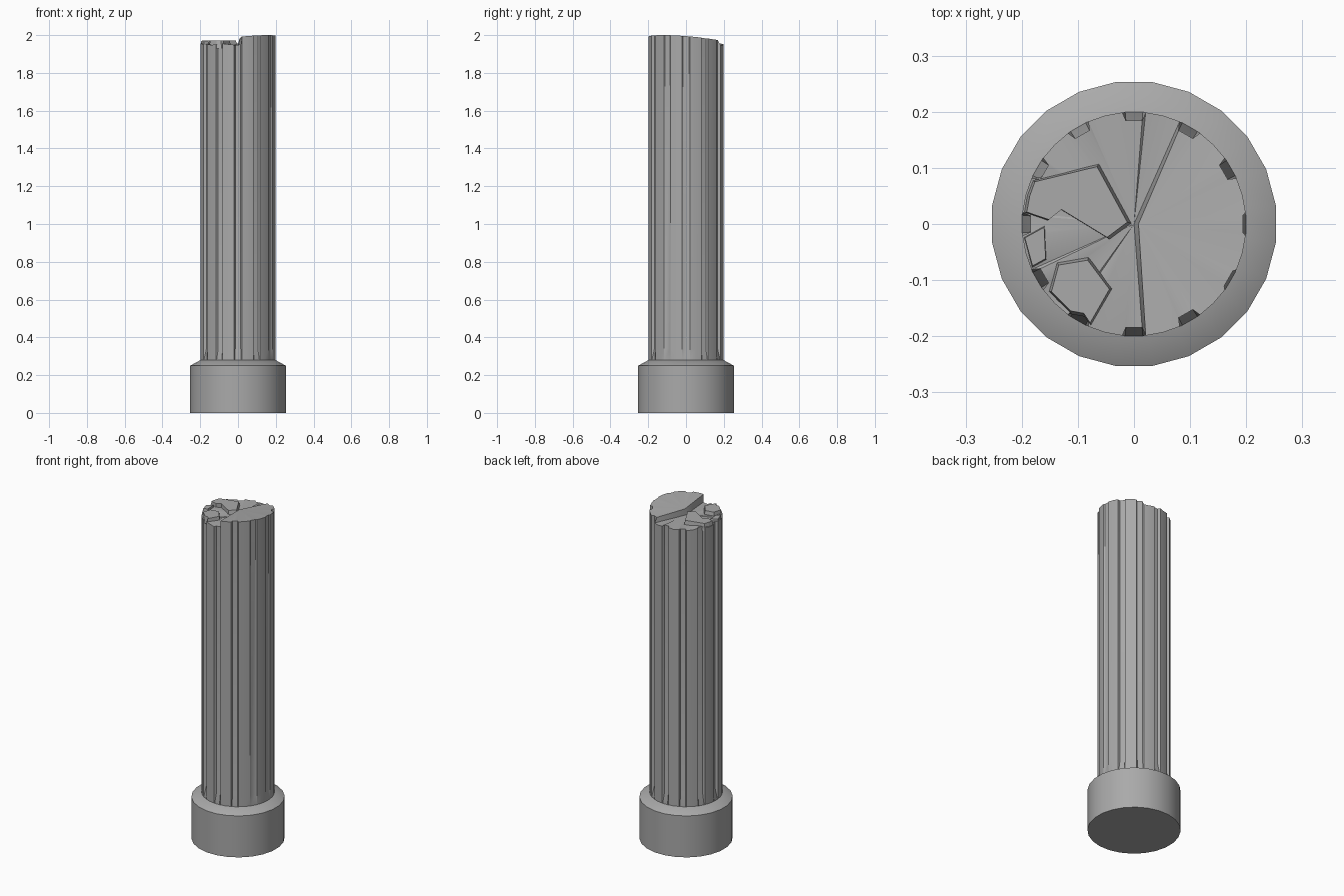
import bpy, bmesh, random
from math import radians, sin, cos
from mathutils import Vector

random.seed(4)
cube = bpy.data.objects.get("Cube")
if cube:
    bpy.data.objects.remove(cube, do_unlink=True)

stone = bpy.data.materials.new("grey_stone")
stone.use_nodes = True
GREY = (0.4, 0.4, 0.4, 1)
stone.diffuse_color = GREY
bsdf = next(n for n in stone.node_tree.nodes if n.type == 'BSDF_PRINCIPLED')
bsdf.inputs["Base Color"].default_value = GREY


def finish(bm, name, smooth=True):
    bmesh.ops.recalc_face_normals(bm, faces=bm.faces)
    mesh = bpy.data.meshes.new(name)
    bm.to_mesh(mesh)
    bm.free()
    mesh.materials.append(stone)
    obj = bpy.data.objects.new(name, mesh)
    bpy.context.collection.objects.link(obj)
    if smooth:
        bpy.ops.object.select_all(action='DESELECT')
        obj.select_set(True)
        bpy.context.view_layer.objects.active = obj
        bpy.ops.object.shade_smooth_by_angle(angle=radians(30))
    return obj


def polar(r, deg, z):
    return Vector((r * cos(radians(deg)), r * sin(radians(deg)), z))


def bridge(bm, low, high):
    n = len(low)
    for i in range(n):
        j = (i + 1) % n
        bm.faces.new((low[i], low[j], high[j], high[i]))


# Plinth: round drum with a chamfered shoulder
bm = bmesh.new()
rings = [[bm.verts.new(polar(r, 7.5 + 15 * i, z)) for i in range(24)]
         for r, z in ((0.255, 0), (0.255, 0.25), (0.2, 0.28))]
for low, high in zip(rings, rings[1:]):
    bridge(bm, low, high)
bm.faces.new(rings[0])
bm.faces.new(rings[-1])
finish(bm, "plinth")

# Shaft: twelve flutes with sloped lower ends and a broken top
OUTER, INNER = 0.2, 0.185
SECTOR = (-84.5, 65)      # taller part of the break
section = []
for k in range(-3, 9):
    floor = 0.195 if k in (-1, 0) else INNER
    for offset, r in ((-6, OUTER), (-4.5, floor), (4.5, floor), (6, OUTER), (15, OUTER)):
        section.append((30 * k + offset, r))


def is_tall(deg):
    return SECTOR[0] < deg < SECTOR[1]


def break_height(deg):
    if is_tall(deg):
        return 1.975 + 0.025 * max(0, cos(radians(deg + 38)))
    return 1.95 + random.uniform(-0.004, 0.006)


bm = bmesh.new()
foot = [bm.verts.new(polar(OUTER, a, 0.262)) for a, r in section]
sill = [bm.verts.new(polar(OUTER, a, 0.28)) for a, r in section]
flute = [bm.verts.new(polar(r, a, 0.34)) for a, r in section]
rim = [bm.verts.new(polar(r, a, break_height(a))) for a, r in section]
for low, high in ((foot, sill), (sill, flute), (flute, rim)):
    bridge(bm, low, high)
bm.faces.new(foot)
high_centre = bm.verts.new((0.008, 0, 1.982))
low_centre = bm.verts.new((0, 0, 1.948))
for i in range(len(rim)):
    j = (i + 1) % len(rim)
    tall_a, tall_b = is_tall(section[i][0]), is_tall(section[j][0])
    if tall_a == tall_b:
        bm.faces.new((rim[i], rim[j], high_centre if tall_a else low_centre))
    else:
        centres = (low_centre, high_centre) if tall_b else (high_centre, low_centre)
        bm.faces.new((rim[i], rim[j], centres[1], centres[0]))
finish(bm, "fluted_shaft")


# Broken slabs left standing on the lower part of the break
def slab(name, outline, top, inset=0.86):
    bm = bmesh.new()
    mid = sum((Vector(p) for p in outline), Vector((0, 0))) / len(outline)
    low = [bm.verts.new((x, y, 1.93)) for x, y in outline]
    high = [bm.verts.new((*(mid + (Vector(p) - mid) * inset), top)) for p in outline]
    bridge(bm, low, high)
    bm.faces.new(low)
    bm.faces.new(high)
    finish(bm, name, smooth=False)


slab("long_break_slab", [(-0.183, 0.08), (-0.06, 0.11), (0, 0), (-0.04, -0.03),
                         (-0.13, 0.025), (-0.155, 0.005), (-0.199, 0.02), (-0.193, 0.052)], 1.972, 0.9)
slab("front_break_slab", [(-0.14, -0.065), (-0.08, -0.055), (-0.035, -0.115), (-0.075, -0.185),
                          (-0.088, -0.165), (-0.115, -0.16), (-0.155, -0.12)], 1.972)
slab("small_break_slab", [(-0.198, -0.022), (-0.158, 0), (-0.155, -0.065), (-0.182, -0.08)], 1.966)
